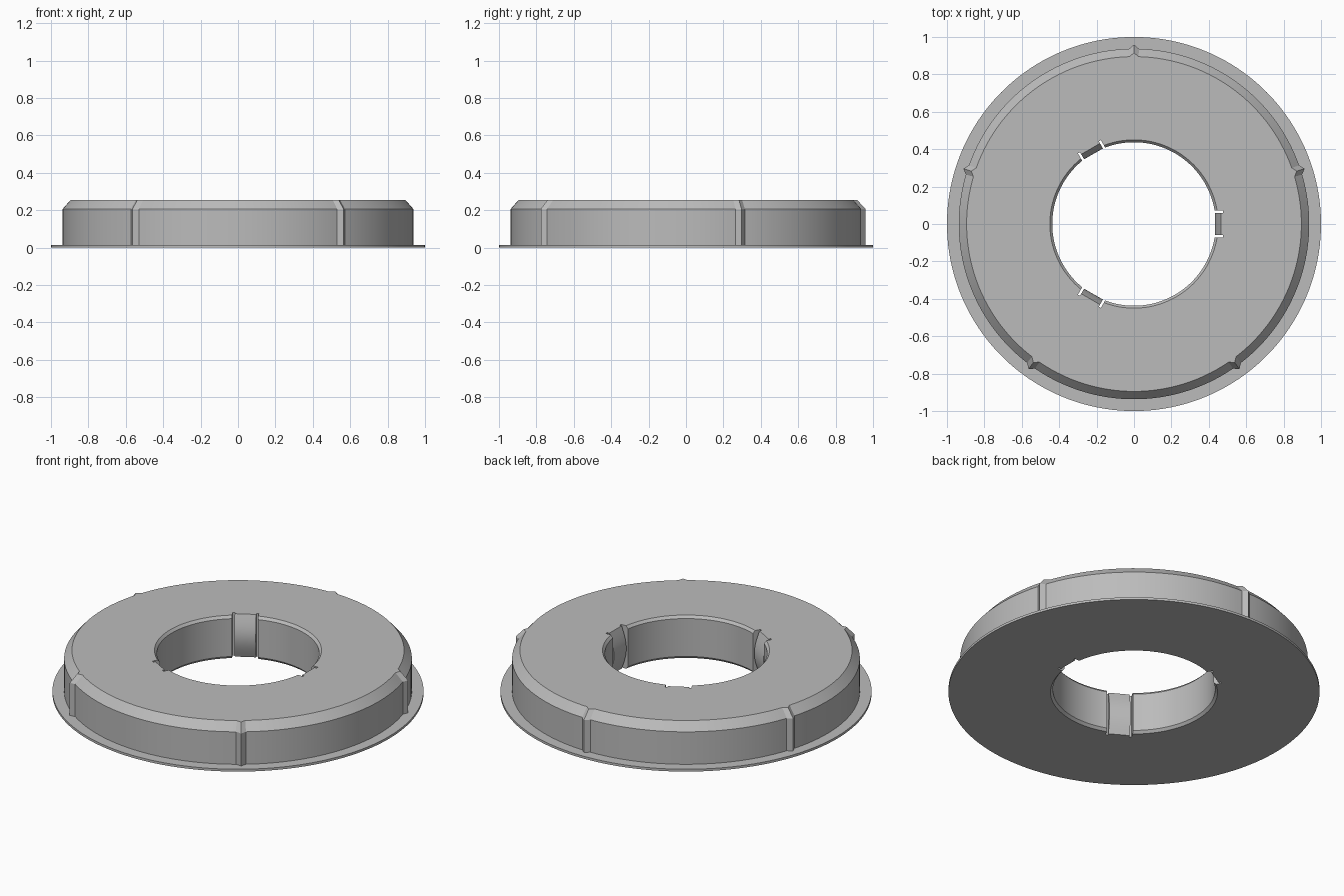
import bpy, bmesh
from math import pi, sin, cos, radians
from mathutils import Matrix

cube = bpy.data.objects.get("Cube")
if cube:
    bpy.data.objects.remove(cube, do_unlink=True)

HEIGHT = 0.255
RIB_ANGLES = [radians(18 + 72 * i) for i in range(5)]
CLIP_ANGLES = [radians(120 * i) for i in range(3)]

grey = bpy.data.materials.new("light grey")
grey.use_nodes = True
COLOUR = (0.5, 0.5, 0.5, 1)
grey.diffuse_color = COLOUR
grey.node_tree.nodes["Principled BSDF"].inputs["Base Color"].default_value = COLOUR


def finish(bm, name):
    bmesh.ops.recalc_face_normals(bm, faces=bm.faces[:])
    mesh = bpy.data.meshes.new(name)
    bm.to_mesh(mesh)
    bm.free()
    mesh.materials.append(grey)
    obj = bpy.data.objects.new(name, mesh)
    bpy.context.collection.objects.link(obj)
    return obj


def smooth(obj):
    bpy.ops.object.select_all(action='DESELECT')
    obj.select_set(True)
    bpy.context.view_layer.objects.active = obj
    bpy.ops.object.shade_smooth_by_angle(angle=radians(25))


# Ring body: closed lathe profile (radius, height, outward push at a rib)
profile = [(0.45, 0, 0), (1.0, 0, 0), (1.0, 0.014, 0),
           (0.937, 0.014, 0.022), (0.937, 0.207, 0.022), (0.895, HEIGHT, 0.02),
           (0.45, HEIGHT, 0), (0.437, 0.24, 0), (0.437, 0.015, 0)]
RIB_HALF = 0.026 / 0.937
steps = []
for a in RIB_ANGLES:
    steps.append((a, 1))
    start, end = a + RIB_HALF, a + 2 * pi / 5 - RIB_HALF
    steps += [(start + (end - start) * k / 30, 0) for k in range(31)]

bm = bmesh.new()
rings = [[bm.verts.new(((r + push * rib) * cos(a), (r + push * rib) * sin(a), z))
          for r, z, push in profile] for a, rib in steps]
n = len(profile)
for i, ring in enumerate(rings):
    following = rings[(i + 1) % len(rings)]
    for j in range(n):
        k = (j + 1) % n
        bm.faces.new((ring[j], ring[k], following[k], following[j]))
body = finish(bm, "ring_body")

# Pockets in the bore that leave a narrow slot at each side of every clip
bm = bmesh.new()
for a in CLIP_ANGLES:
    place = (Matrix.Rotation(a, 4, 'Z') @ Matrix.Translation((0.427, 0, HEIGHT / 2))
             @ Matrix.Diagonal((0.1, 0.142, 0.5, 1)))
    bmesh.ops.create_cube(bm, size=1, matrix=place)
cutter = finish(bm, "pocket_cutter")
cutter.hide_render = True
cut = body.modifiers.new("pockets", 'BOOLEAN')
cut.operation = 'DIFFERENCE'
cut.solver = 'EXACT'
cut.object = cutter
bpy.context.view_layer.objects.active = body
bpy.ops.object.modifier_apply(modifier=cut.name)
bpy.data.objects.remove(cutter, do_unlink=True)
smooth(body)

# Spring clips: bowed strips bulging into the bore
for i, a in enumerate(CLIP_ANGLES):
    bm = bmesh.new()
    outline = [(0.464 - 0.031 * sin(pi * k / 16), HEIGHT * k / 16) for k in range(17)]
    outline += [(0.478, HEIGHT), (0.478, 0)]
    face = bm.faces.new([bm.verts.new((x, -0.058, z)) for x, z in outline])
    side = bmesh.ops.extrude_face_region(bm, geom=[face])
    moved = [g for g in side["geom"] if isinstance(g, bmesh.types.BMVert)]
    bmesh.ops.translate(bm, verts=moved, vec=(0, 0.116, 0))
    bmesh.ops.rotate(bm, verts=bm.verts[:], matrix=Matrix.Rotation(a, 3, 'Z'))
    smooth(finish(bm, f"spring_clip_{i + 1}"))
